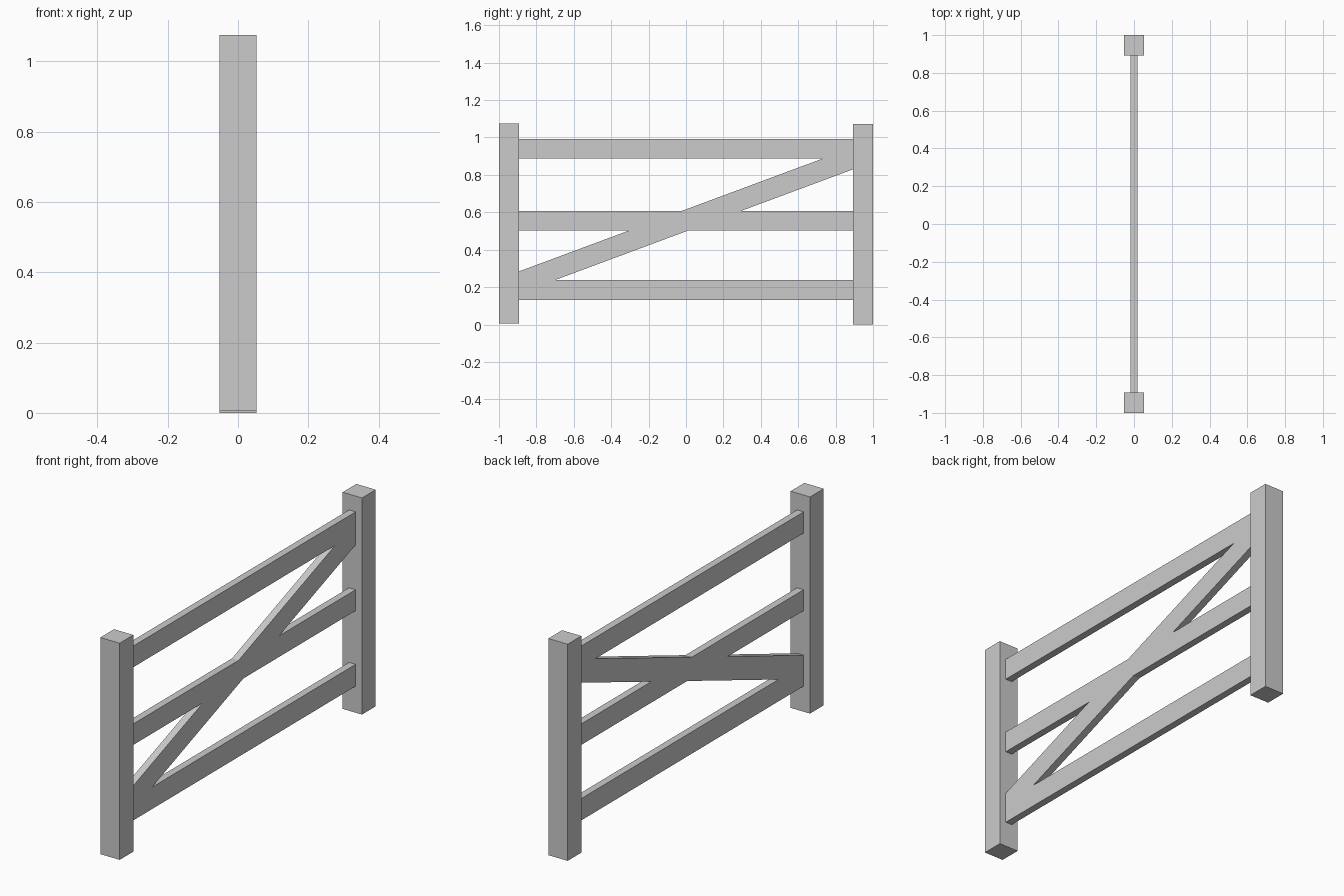
import bpy, bmesh

if "Cube" in bpy.data.objects:
    bpy.data.objects.remove(bpy.data.objects["Cube"])

END = 0.893          # inner face of the posts
HALF = 0.018         # half thickness of the rails
SLOPE = 0.3715       # rise of the diagonal brace


def add_object(name, bm):
    bmesh.ops.recalc_face_normals(bm, faces=bm.faces)
    mesh = bpy.data.meshes.new(name)
    bm.to_mesh(mesh)
    bm.free()
    obj = bpy.data.objects.new(name, mesh)
    bpy.context.collection.objects.link(obj)
    return obj


def post(name, y0, y1, z0, z1, half_x=0.053):
    bm = bmesh.new()
    bmesh.ops.create_cube(bm, size=1)
    for v in bm.verts:
        v.co = (v.co.x * 2 * half_x,
                (y0 + y1) / 2 + v.co.y * (y1 - y0),
                (z0 + z1) / 2 + v.co.z * (z1 - z0))
    return add_object(name, bm)


# Square posts, the near one set very slightly higher
post("near_post", -1.0, -END, 0.005, 1.076)
post("far_post", END, 1.0, 0.0, 1.071)

# Rail heights
b0, b1 = 0.131, 0.239
m0, m1 = 0.504, 0.608
t0, t1 = 0.888, 0.993


# Y position on the brace edges at a given height
def upper(z):
    return -0.021 + (z - m1) / SLOPE


def lower(z):
    return 0.296 + (z - m1) / SLOPE


brace_left = m1 + SLOPE * (-END + 0.021)
brace_right = m1 + SLOPE * (END - 0.296)

# Three rails and the diagonal brace as one continuous flat panel
outline = [
    (-END, b0), (END, b0), (END, b1), (lower(b1), b1),
    (lower(m0), m0), (END, m0), (END, m1), (lower(m1), m1),
    (END, brace_right), (END, t1), (-END, t1), (-END, t0),
    (upper(t0), t0), (upper(m1), m1), (-END, m1), (-END, m0),
    (upper(m0), m0), (-END, brace_left),
]
bm = bmesh.new()
face = bm.faces.new([bm.verts.new((-HALF, y, z)) for y, z in outline])
ext = bmesh.ops.extrude_face_region(bm, geom=[face], use_keep_orig=True)
moved = [g for g in ext["geom"] if isinstance(g, bmesh.types.BMVert)]
bmesh.ops.translate(bm, verts=moved, vec=(2 * HALF, 0, 0))
add_object("rails_and_brace", bm)
